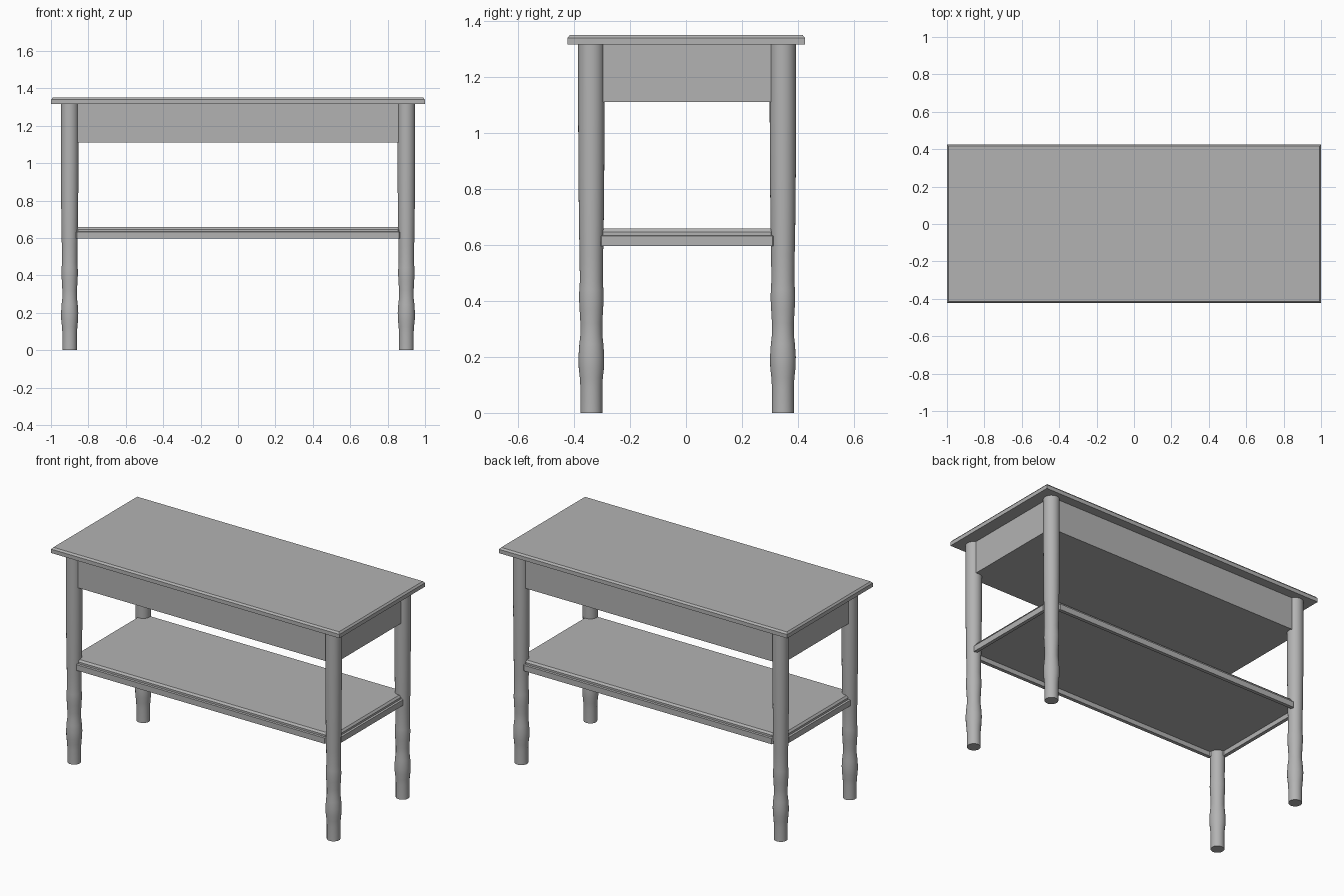
import bpy, bmesh, math

if "Cube" in bpy.data.objects:
    bpy.data.objects.remove(bpy.data.objects["Cube"])

grey = bpy.data.materials.new("dark_grey")
grey.diffuse_color = (0.45, 0.45, 0.45, 1)
grey.use_nodes = True
grey.node_tree.nodes["Principled BSDF"].inputs["Base Color"].default_value = grey.diffuse_color
CY = 0.004  # the frame sits slightly behind the middle of the top


def make_object(name, bm, smooth=False):
    bmesh.ops.recalc_face_normals(bm, faces=bm.faces)
    mesh = bpy.data.meshes.new(name)
    bm.to_mesh(mesh)
    bm.free()
    mesh.materials.append(grey)
    ob = bpy.data.objects.new(name, mesh)
    bpy.context.collection.objects.link(ob)
    if smooth:
        bpy.ops.object.select_all(action='DESELECT')
        ob.select_set(True)
        bpy.context.view_layer.objects.active = ob
        bpy.ops.object.shade_smooth_by_angle(angle=math.radians(35))
    return ob


def outline(hx, hy, chamfer):
    """Rectangle outline, with cut corners if chamfer > 0."""
    if not chamfer:
        return [(hx, hy), (-hx, hy), (-hx, -hy), (hx, -hy)]
    c = chamfer
    return [(hx, hy - c), (hx - c, hy), (-hx + c, hy), (-hx, hy - c),
            (-hx, -hy + c), (-hx + c, -hy), (hx - c, -hy), (hx, -hy + c)]


def loft(name, rings, smooth=False):
    """Skin a stack of point rings and cap both ends."""
    bm = bmesh.new()
    rings = [[bm.verts.new(p) for p in ring] for ring in rings]
    n = len(rings[0])
    for a, b in zip(rings, rings[1:]):
        for i in range(n):
            j = (i + 1) % n
            bm.faces.new((a[i], a[j], b[j], b[i]))
    bm.faces.new(rings[0])
    bm.faces.new(rings[-1])
    return make_object(name, bm, smooth)


def layered_slab(name, hx, hy, layers, chamfer=0, cy=CY):
    """Stack of inset outlines; layers = [(inset, z), ...]."""
    k = 2 - math.sqrt(2)  # keeps the cut corner's inset even
    loft(name, [[(x, y + cy, z) for x, y in
                 outline(hx - d, hy - d, chamfer - d * k if chamfer else 0)]
                for d, z in layers])


def turned_leg(name, x, y, profile, sides=32):
    angles = [2 * math.pi * i / sides for i in range(sides)]
    loft(name, [[(x + r * math.cos(a), y + r * math.sin(a), z) for a in angles]
                for r, z in profile], smooth=True)


# Table top with a small chamfer on its upper edge
layered_slab("table_top", 1.0, 0.424,
             [(0, 1.315), (0, 1.339), (0.009, 1.35)], cy=0.001)

# Closed apron box under the top
layered_slab("apron", 0.92, 0.363, [(0, 1.11), (0, 1.316)])

# Lower shelf: recessed underside, rim, stepped and bevelled top
layered_slab("lower_shelf", 0.93, 0.375,
             [(0.022, 0.625), (0.022, 0.596), (0, 0.596), (0, 0.632),
              (0.012, 0.634), (0.012, 0.646), (0.022, 0.658)], chamfer=0.07)

# Four turned legs
leg_profile = [(0.039, 0), (0.039, 0.09), (0.041, 0.125), (0.045, 0.16), (0.046, 0.20),
               (0.043, 0.245), (0.039, 0.28), (0.039, 0.32), (0.042, 0.37),
               (0.044, 0.41), (0.043, 0.44), (0.041, 0.47), (0.042, 0.56), (0.044, 0.66),
               (0.046, 0.85), (0.047, 1.05), (0.047, 1.316)]
for side, sx in (("left", -1), ("right", 1)):
    for end, sy in (("front", -1), ("back", 1)):
        turned_leg(f"{end}_{side}_leg", sx * 0.9, CY + sy * 0.342, leg_profile)
